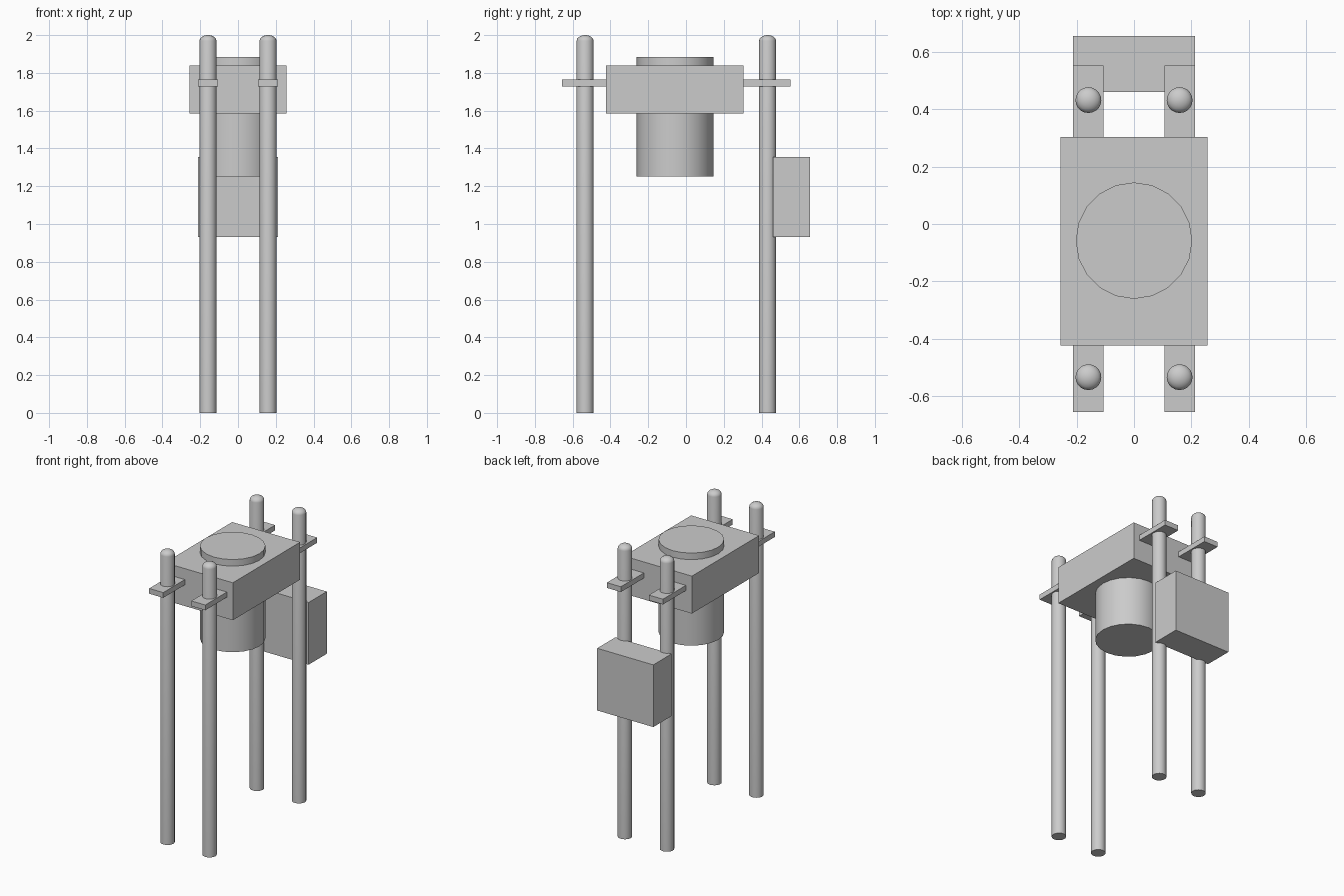
import bpy, bmesh, math

if "Cube" in bpy.data.objects:
    bpy.data.objects.remove(bpy.data.objects["Cube"])

def box(name, x0, x1, y0, y1, z0, z1):
    bm = bmesh.new()
    bmesh.ops.create_cube(bm, size=1)
    for v in bm.verts:
        v.co = (x1 if v.co.x > 0 else x0, y1 if v.co.y > 0 else y0, z1 if v.co.z > 0 else z0)
    return finish(bm, name)

def lathe(name, x, y, profile, sides):
    # closed solid from (radius, z) rings, capped at both ends
    bm = bmesh.new()
    rings = [[bm.verts.new((x + r * math.cos(2 * math.pi * i / sides),
                            y + r * math.sin(2 * math.pi * i / sides), z))
              for i in range(sides)] for r, z in profile]
    for a, b in zip(rings, rings[1:]):
        for i in range(sides):
            j = (i + 1) % sides
            bm.faces.new((a[i], a[j], b[j], b[i]))
    bm.faces.new(rings[0][::-1])
    bm.faces.new(rings[-1])
    ob = finish(bm, name)
    bpy.ops.object.select_all(action='DESELECT')
    ob.select_set(True)
    bpy.context.view_layer.objects.active = ob
    bpy.ops.object.shade_smooth_by_angle(angle=math.radians(32))
    return ob

def finish(bm, name):
    me = bpy.data.meshes.new(name)
    bm.to_mesh(me)
    bm.free()
    ob = bpy.data.objects.new(name, me)
    bpy.context.collection.objects.link(ob)
    return ob

# Main housing with the drum passing through it
box("housing", -0.257, 0.257, -0.423, 0.304, 1.584, 1.84)
lathe("drum", 0, -0.058, [(0.203, 1.252), (0.203, 1.885)], 20)

# Control box behind the rear poles
box("control_box", -0.212, 0.212, 0.46, 0.656, 0.931, 1.356)

# Four round-topped poles, each held by a bracket plate
R, DOME = 0.045, 0.03
pole = [(R, 0)] + [(R * math.cos(math.radians(a)), 2 - DOME + DOME * math.sin(math.radians(a)))
                   for a in (0, 20, 40, 60, 75)] + [(0.004, 2)]
for side, s in (("left", -1), ("right", 1)):
    x = 0.159 * s
    for end, y, y0, y1 in (("front", -0.534, -0.656, -0.42), ("back", 0.432, 0.30, 0.552)):
        lathe(f"{end}_{side}_pole", x, y, pole, 20)
        box(f"{end}_{side}_bracket", x - 0.053, x + 0.053, y0, y1, 1.729, 1.765)
